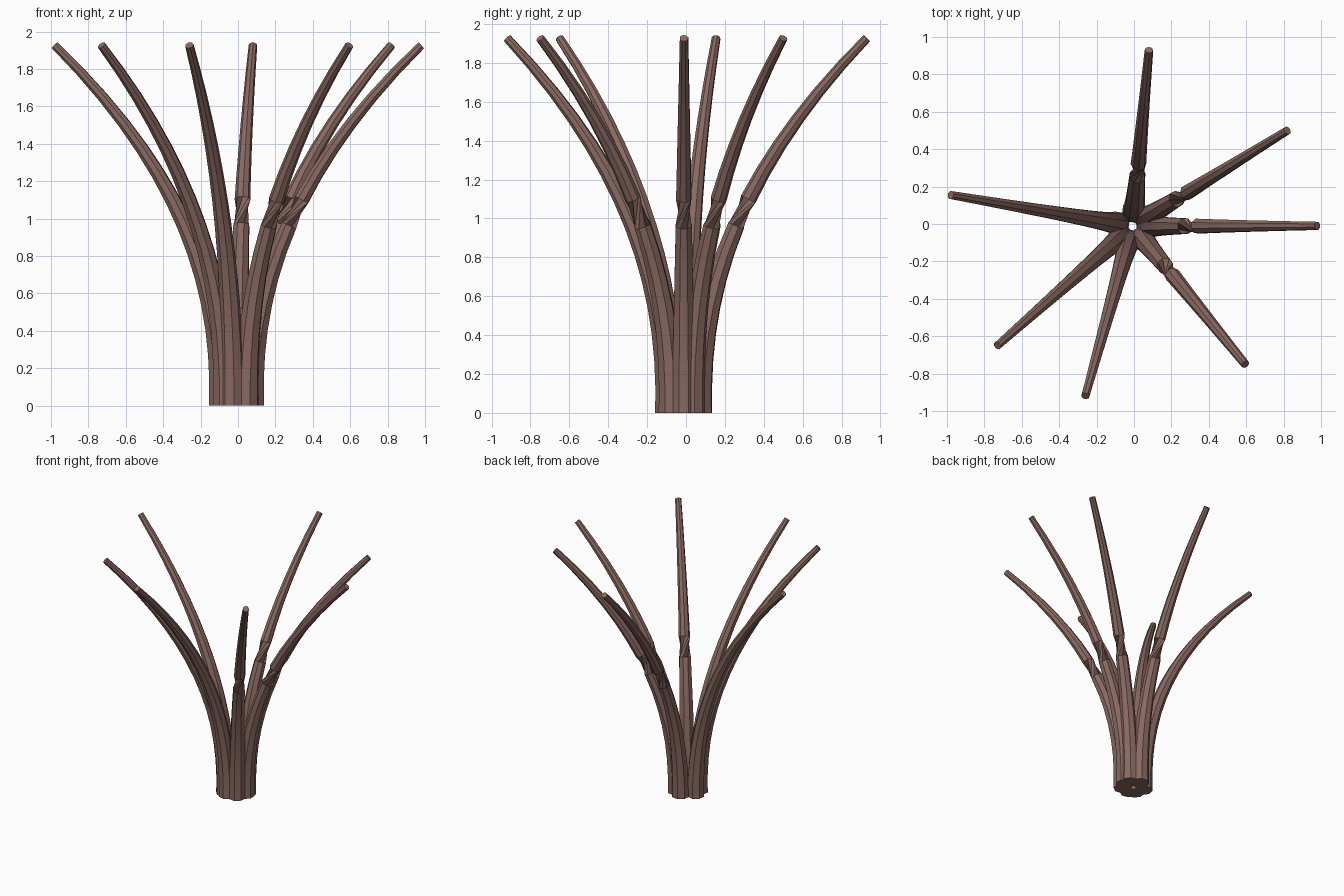
import bpy, math
from mathutils import Vector

if "Cube" in bpy.data.objects:
    bpy.data.objects.remove(bpy.data.objects["Cube"])

SIDES, SEGS = 8, 14
CENTRE = Vector((-0.007, -0.012, 0))
TOP, ROOT_R = 1.927, 0.083

bark = bpy.data.materials.new("bark")
bark.diffuse_color = (0.25, 0.14, 0.12, 1)
bark.use_nodes = True
bark.node_tree.nodes["Principled BSDF"].inputs["Base Color"].default_value = bark.diffuse_color


def branch(name, tip_x, tip_y, twist):
    """Outward-curving tapered tube; twist (degrees) pinches it halfway up."""
    flat = Vector((tip_x, tip_y, 0)) - CENTRE
    reach = flat.length
    out = flat.normalized()
    up = Vector((0, 0, 1))
    side = up.cross(out)
    verts, faces = [], []
    for i in range(SEGS + 1):
        t = i / SEGS
        r = ROOT_R + (reach - ROOT_R) * t ** 2.2
        slope = 2.2 * (reach - ROOT_R) * t ** 1.2
        tangent = (up * TOP + out * slope).normalized()
        normal = side.cross(tangent)
        radius = 0.067 + (0.023 - 0.067) * t
        spin = math.radians(twist) if i > SEGS // 2 else 0
        c = CENTRE + out * r + up * (TOP * t)
        for k in range(SIDES):
            a = 2 * math.pi * (k + 0.5) / SIDES + spin
            verts.append(c + (normal * math.cos(a) + side * math.sin(a)) * radius)
    for i in range(SEGS):
        for k in range(SIDES):
            a, b = i * SIDES + k, i * SIDES + (k + 1) % SIDES
            faces.append((a, b, b + SIDES, a + SIDES))
    # end caps
    faces.append(tuple(reversed(range(SIDES))))
    faces.append(tuple(range(SEGS * SIDES, (SEGS + 1) * SIDES)))
    me = bpy.data.meshes.new(name)
    me.from_pydata(verts, [], faces)
    me.materials.append(bark)
    ob = bpy.data.objects.new(name, me)
    bpy.context.collection.objects.link(ob)
    # consistent outward normals
    import bmesh
    bm = bmesh.new()
    bm.from_mesh(me)
    bmesh.ops.recalc_face_normals(bm, faces=bm.faces)
    bm.to_mesh(me)
    bm.free()
    bpy.ops.object.select_all(action='DESELECT')
    ob.select_set(True)
    bpy.context.view_layer.objects.active = ob
    bpy.ops.object.shade_smooth_by_angle(angle=math.radians(30))


# tip x, tip y, pinch twist
tips = [(0.08, 0.93, 120), (0.82, 0.50, 130), (0.98, -0.01, 130),
        (0.595, -0.75, 115), (-0.26, -0.92, 0), (-0.73, -0.65, 0),
        (-0.98, 0.155, 0)]
for n, (x, y, tw) in enumerate(tips, 1):
    branch(f"branch_{n}", x, y, tw)
